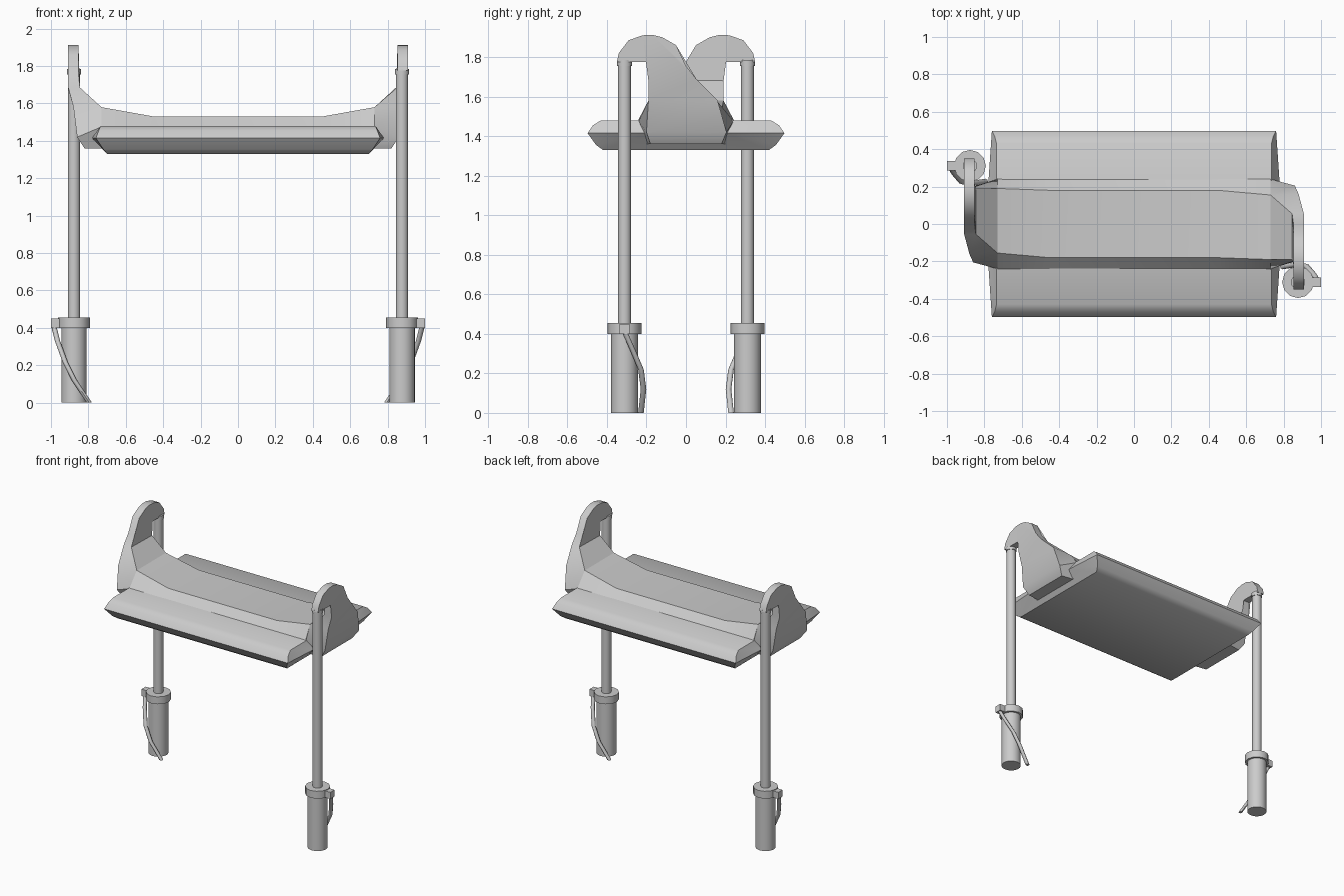
import bpy, bmesh, math
from mathutils import Matrix

if "Cube" in bpy.data.objects:
    bpy.data.objects.remove(bpy.data.objects["Cube"])

grey = bpy.data.materials.new("plain grey")
grey.diffuse_color = (0.6, 0.6, 0.6, 1)
grey.use_nodes = True
grey.node_tree.nodes["Principled BSDF"].inputs["Base Color"].default_value = grey.diffuse_color


def finish(name, bm, angle=35):
    bmesh.ops.recalc_face_normals(bm, faces=bm.faces)
    me = bpy.data.meshes.new(name)
    bm.to_mesh(me)
    bm.free()
    me.materials.append(grey)
    ob = bpy.data.objects.new(name, me)
    bpy.context.collection.objects.link(ob)
    bpy.ops.object.select_all(action='DESELECT')
    ob.select_set(True)
    bpy.context.view_layer.objects.active = ob
    bpy.ops.object.shade_smooth_by_angle(angle=math.radians(angle))
    return ob


def half_turn(ob, name):
    # second copy, turned 180 degrees about the vertical axis
    twin = ob.copy()
    twin.name = name
    twin.matrix_world = Matrix.Rotation(math.pi, 4, 'Z') @ ob.matrix_world
    bpy.context.collection.objects.link(twin)


def loft(bm, rings, caps=True):
    vs = [[bm.verts.new(p) for p in r] for r in rings]
    n = len(vs[0])
    for a, b in zip(vs, vs[1:]):
        for i in range(n):
            j = (i + 1) % n
            bm.faces.new((a[i], a[j], b[j], b[i]))
    if caps:
        bm.faces.new(vs[0])
        bm.faces.new(vs[-1])


# base plate: rounded long edges, pointed ends
section = [(-0.42, 1.33), (-0.455, 1.355), (-0.498, 1.415), (-0.47, 1.455), (-0.43, 1.48)]
section += [(-y, z) for y, z in reversed(section)]


def plate_ring(s):
    reach = {1.33: 0.70, 1.355: 0.72, 1.415: 0.76, 1.455: 0.745, 1.48: 0.735}
    return [(s * reach[z], y, z) for y, z in section]


bm = bmesh.new()
loft(bm, [plate_ring(-1), plate_ring(1)], caps=False)
# each end is a pair of sloping faces meeting in a ridge
for s in (-1, 1):
    ring = [min(bm.verts, key=lambda v, p=p: sum((a - b) ** 2 for a, b in zip(v.co, p)))
            for p in plate_ring(s)]
    ra = bm.verts.new((s * 0.78, -0.2, 1.415))
    rb = bm.verts.new((s * 0.78, 0.2, 1.415))
    for i in range(0, 4):
        bm.faces.new((ring[i], ring[i + 1], ra))
        bm.faces.new((ring[i + 5], ring[i + 6], rb))
    bm.faces.new((ring[4], ring[5], rb, ra))
    bm.faces.new((ring[9], ring[0], ra, rb))
finish("base_plate", bm, 42)

# raised deck along the middle
bm = bmesh.new()
stations = [(-0.73, -0.155, 0.19, 1.58), (-0.45, -0.18, 0.18, 1.53),
            (0.45, -0.18, 0.18, 1.53), (0.73, -0.19, 0.155, 1.58)]
loft(bm, [[(x, lo, z), (x, -0.245, 1.475), (x, -0.2, 1.36), (x, 0.2, 1.36),
           (x, 0.245, 1.475), (x, hi, z)] for x, lo, hi, z in stations])
finish("deck", bm)

# end bracket: hooked arm on top, flaring into the deck below
arch = [(-0.27, 1.775), (-0.35, 1.775), (-0.34, 1.82), (-0.29, 1.885), (-0.22, 1.91),
        (-0.17, 1.912), (-0.12, 1.90), (-0.05, 1.86), (0.0, 1.755), (0.055, 1.685),
        (-0.19, 1.68), (-0.19, 1.775)]
lower_out = [(0.88, 0.16, 1.58, -0.19), (0.86, 0.205, 1.42, -0.20), (0.82, 0.18, 1.36, -0.18)]
lower_in = [(0.73, 0.155, 1.58, -0.19), (0.73, 0.24, 1.475, -0.24), (0.69, 0.2, 1.36, -0.2)]
bm = bmesh.new()
outer = [bm.verts.new((0.908, y, z)) for y, z in arch]
inner = [bm.verts.new((0.853 if z > 1.7 else 0.845, y, z)) for y, z in arch]
n = len(arch)
for loop in (outer, inner):
    # wall in three pieces: left of the hook, arch, and neck
    bm.faces.new(loop)
for i in range(n):
    if i != 9:
        j = (i + 1) % n
        bm.faces.new((outer[i], outer[j], inner[j], inner[i]))
prev = (outer[9], outer[10], inner[10], inner[9])
for o, k in zip(lower_out, lower_in):
    cur = (bm.verts.new(o[:3]), bm.verts.new((o[0], o[3], o[2])),
           bm.verts.new((k[0], k[3], k[2])), bm.verts.new(k[:3]))
    for i in range(4):
        j = (i + 1) % 4
        bm.faces.new((prev[i], prev[j], cur[j], cur[i]))
    prev = cur
bm.faces.new(prev)
bmesh.ops.triangulate(bm, faces=[f for f in bm.faces if len(f.verts) > 4])
half_turn(finish("right_bracket", bm), "left_bracket")

# leg: post, base tube, collars and lug
PX, PY = 0.877, -0.311


def tube(name, r, z0, z1, sides):
    bm = bmesh.new()
    bmesh.ops.create_cone(bm, cap_ends=True, segments=sides, radius1=r, radius2=r, depth=z1 - z0,
                          matrix=Matrix.Translation((PX, PY, (z0 + z1) / 2)))
    half_turn(finish("right_" + name, bm), "left_" + name)


tube("post", 0.033, 0.40, 1.77, 20)
tube("post_cap", 0.038, 1.755, 1.785, 12)
tube("foot_tube", 0.068, 0.0, 0.41, 24)
tube("foot_collar", 0.085, 0.40, 0.455, 12)

bm = bmesh.new()
bmesh.ops.create_cube(bm, size=1, matrix=Matrix.Translation((0.97, PY, 0.425))
                      @ Matrix.Diagonal((0.06, 0.05, 0.05, 1)))
half_turn(finish("right_lug", bm), "left_lug")

# cable hanging from the lug down to the floor
path = [(0.985, -0.311, 0.41), (0.965, -0.275, 0.33), (0.925, -0.228, 0.22),
        (0.875, -0.215, 0.12), (0.795, -0.228, 0.0)]
bm = bmesh.new()
loft(bm, [[(x + 0.014 * math.cos(a), y + 0.014 * math.sin(a), z)
           for a in (math.tau * i / 8 for i in range(8))] for x, y, z in path])
half_turn(finish("right_cable", bm, 50), "left_cable")
